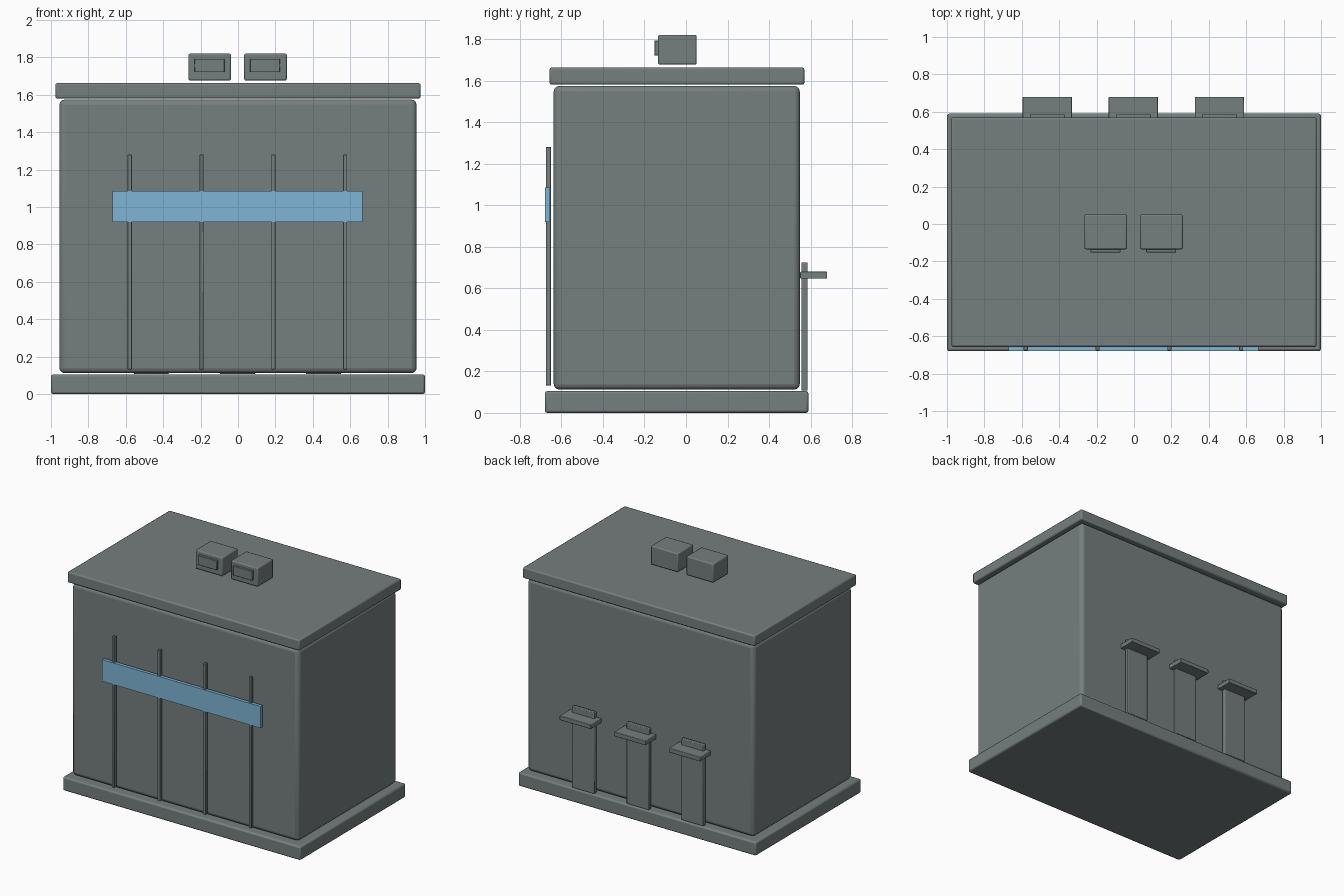
import bpy

cube = bpy.data.objects.get("Cube")
if cube:
    bpy.data.objects.remove(cube, do_unlink=True)


def material(name, rgb):
    mat = bpy.data.materials.new(name)
    mat.use_nodes = True
    color = (*rgb, 1.0)
    mat.diffuse_color = color
    mat.node_tree.nodes["Principled BSDF"].inputs["Base Color"].default_value = color
    return mat


GREY = material("slate_grey", (0.18, 0.21, 0.21))
BLUE = material("sky_blue", (0.21, 0.46, 0.68))


def block(name, x, y, z, mat=GREY, bevel=0.0, segments=2):
    """Box spanning the given (low, high) ranges, with optional rounded edges."""
    spans = (x, y, z)
    bpy.ops.mesh.primitive_cube_add(size=1, location=[(a + b) / 2 for a, b in spans])
    obj = bpy.context.object
    obj.name = name
    obj.scale = [b - a for a, b in spans]
    bpy.ops.object.transform_apply(location=False, rotation=False, scale=True)
    obj.data.materials.append(mat)
    if bevel:
        mod = obj.modifiers.new("rounded_edges", "BEVEL")
        mod.width = bevel
        mod.segments = segments
        bpy.ops.object.shade_smooth_by_angle()
    return obj


def around(centre, width):
    return (centre - width / 2, centre + width / 2)


# Main building masses
block("base_slab", (-1, 1), (-0.68, 0.59), (0, 0.105), bevel=0.012)
block("body", (-0.955, 0.955), (-0.637, 0.548), (0.112, 1.575), bevel=0.028, segments=3)
block("roof_slab", (-0.976, 0.976), (-0.657, 0.57), (1.58, 1.663), bevel=0.01)

# Front fins and the coloured band across them
for i in range(4):
    block(f"front_fin_{i + 1}", around(-0.579 + i * 0.384, 0.022),
          (-0.675, -0.65), (0.132, 1.28), bevel=0.002, segments=1)
block("front_band", (-0.67, 0.665), (-0.68, -0.655), (0.92, 1.085), BLUE)

# Rooftop units with a raised grille on the front
for side, x in (("right", -0.151), ("left", 0.147)):
    block(f"roof_unit_{side}", around(x, 0.228), (-0.135, 0.051),
          (1.677, 1.82), bevel=0.008)
    block(f"roof_unit_grille_{side}", around(x - 0.002, 0.16), (-0.152, -0.13),
          (1.721, 1.793), bevel=0.002, segments=1)

# Back doors with canopies
for i in range(3):
    x = -0.463 + i * 0.46
    block(f"back_door_{i + 1}", around(x, 0.188), (0.556, 0.586),
          (0.107, 0.725), bevel=0.005)
    block(f"door_canopy_{i + 1}", around(x, 0.264), (0.55, 0.68),
          (0.646, 0.68), bevel=0.004)
